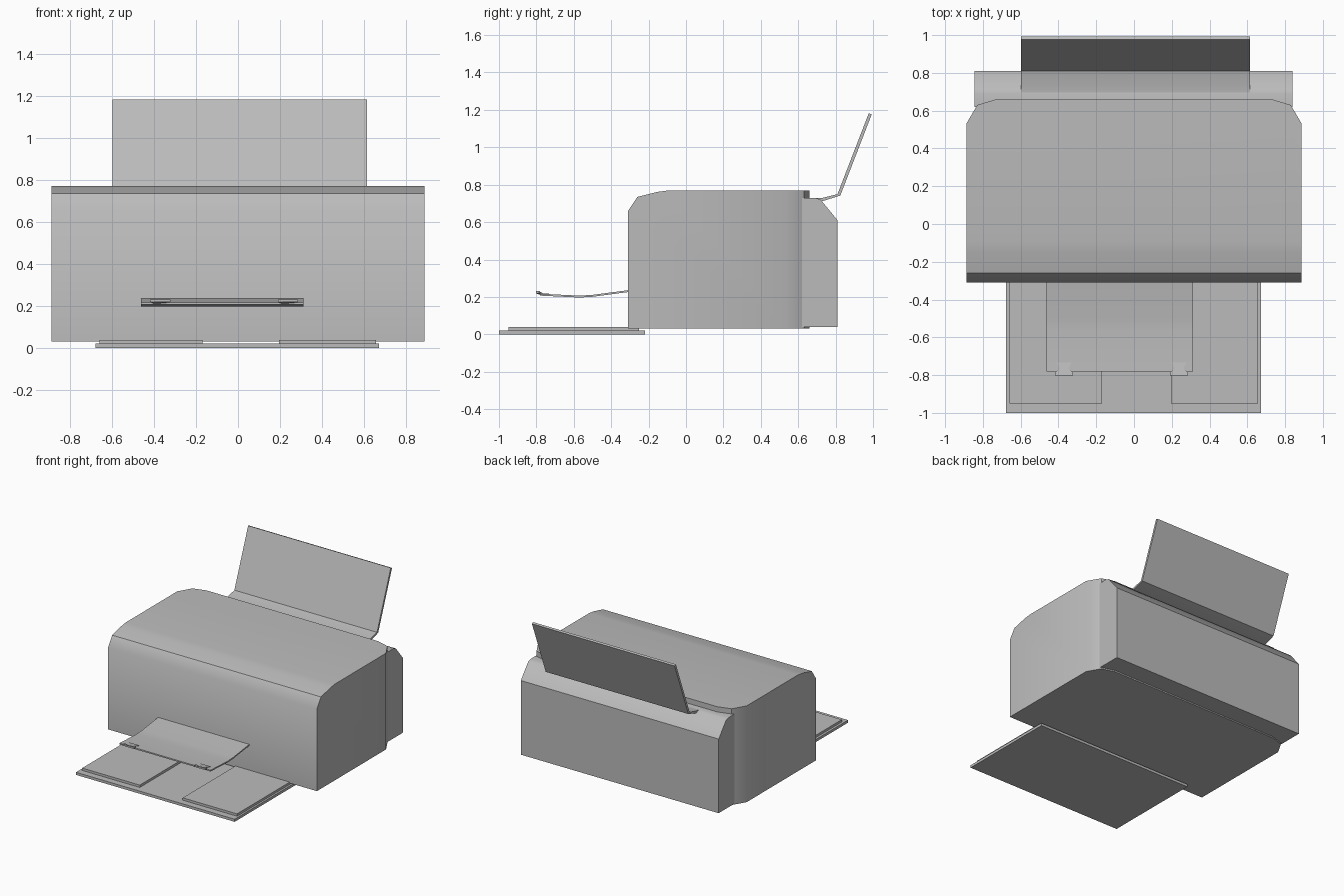
import bpy
import bmesh
import math
from mathutils import Vector

cube = bpy.data.objects.get("Cube")
if cube:
    bpy.data.objects.remove(cube, do_unlink=True)

grey = bpy.data.materials.new("printer grey")
grey.use_nodes = True
COLOUR = (0.5, 0.5, 0.5, 1)
grey.diffuse_color = COLOUR
grey.node_tree.nodes["Principled BSDF"].inputs["Base Color"].default_value = COLOUR


def prism(name, profile, low, high, axis="x", cuts=(), angle=35):
    """Extrude a profile along x (points are y, z) or z (points are x, y)."""
    bm = bmesh.new()
    place = (lambda p, d: (d, *p)) if axis == "x" else (lambda p, d: (*p, d))
    face = bm.faces.new([bm.verts.new(place(p, low)) for p in profile])
    result = bmesh.ops.extrude_face_region(bm, geom=[face])
    moved = [v for v in result["geom"] if isinstance(v, bmesh.types.BMVert)]
    shift = Vector((high - low, 0, 0)) if axis == "x" else Vector((0, 0, high - low))
    bmesh.ops.translate(bm, verts=moved, vec=shift)
    # Trim corners with upright planes through pairs of plan points
    for a, b, side in cuts:
        normal = Vector((b[1] - a[1], side * (a[0] - b[0]) * side, 0))
        if normal.dot(Vector((a[0], a[1], 0))) < 0:
            normal.negate()
        geom = bm.verts[:] + bm.edges[:] + bm.faces[:]
        cut = bmesh.ops.bisect_plane(bm, geom=geom, plane_co=(*a, 0),
                                     plane_no=normal, clear_outer=True)
        rim = [e for e in cut["geom_cut"] if isinstance(e, bmesh.types.BMEdge)]
        bmesh.ops.contextual_create(bm, geom=rim)
    bmesh.ops.recalc_face_normals(bm, faces=bm.faces)
    mesh = bpy.data.meshes.new(name)
    bm.to_mesh(mesh)
    bm.free()
    mesh.materials.append(grey)
    obj = bpy.data.objects.new(name, mesh)
    bpy.context.collection.objects.link(obj)
    bpy.ops.object.select_all(action="DESELECT")
    obj.select_set(True)
    bpy.context.view_layer.objects.active = obj
    bpy.ops.object.shade_smooth_by_angle(angle=math.radians(angle))
    return obj


def box(name, x, y, z):
    return prism(name, [(y[0], z[0]), (y[1], z[0]), (y[1], z[1]), (y[0], z[1])], *x)


def sheet(name, path, thickness, low, high):
    """A thin bent panel whose upper side follows the path in y, z."""
    pts = [Vector(p) for p in path]
    under = []
    for i, p in enumerate(pts):
        along = (pts[min(i + 1, len(pts) - 1)] - pts[max(i - 1, 0)]).normalized()
        under.append(p + Vector((along.y, -along.x)) * thickness)
    return prism(name, pts + under[::-1], low, high)


# Main housing with a rounded front lip and trimmed rear corners
housing = [(-0.31, 0.03), (-0.31, 0.66), (-0.26, 0.735), (-0.15, 0.762),
           (-0.09, 0.77), (0.66, 0.77), (0.66, 0.03)]
corners = []
for s in (-1, 1):
    corners += [((s * 0.888, 0.53), (s * 0.83, 0.63), s),
                ((s * 0.83, 0.63), (s * 0.73, 0.66), s)]
prism("housing", housing, -0.888, 0.888, cuts=corners)

# Rear paper feed unit
prism("rear_feed_unit", [(0.62, 0.04), (0.81, 0.04), (0.81, 0.61),
                         (0.72, 0.72), (0.69, 0.73), (0.62, 0.73)], -0.845, 0.838)

# Upright paper support
sheet("paper_support", [(0.69, 0.727), (0.73, 0.73), (0.81, 0.75), (0.977, 1.182)],
      0.017, -0.598, 0.615)

# Lower tray with two raised paper guides
box("lower_tray", (-0.678, 0.672), (-1.0, -0.22), (0.0, 0.02))
box("right_paper_guide", (-0.66, -0.17), (-0.95, -0.25), (0.02, 0.038))
box("left_paper_guide", (0.195, 0.657), (-0.95, -0.25), (0.02, 0.038))

# Upper output tray, bent in the middle
sheet("output_tray", [(-0.78, 0.217), (-0.57, 0.207), (-0.5, 0.211), (-0.28, 0.24)],
      0.01, -0.463, 0.313)

# Waisted stop tabs on the output tray
for name, x in (("right_stop_tab", -0.37), ("left_stop_tab", 0.238)):
    half = [(0.048, -0.803), (0.048, -0.785), (0.022, -0.765), (0.042, -0.733)]
    outline = half + [(-a, b) for a, b in half[::-1]]
    tab = prism(name, [(x + a, b) for a, b in outline], 0.207, 0.219, axis="z")
    # Raise the front lip
    for v in tab.data.vertices:
        if v.co.y < -0.78:
            v.co.z += 0.012
